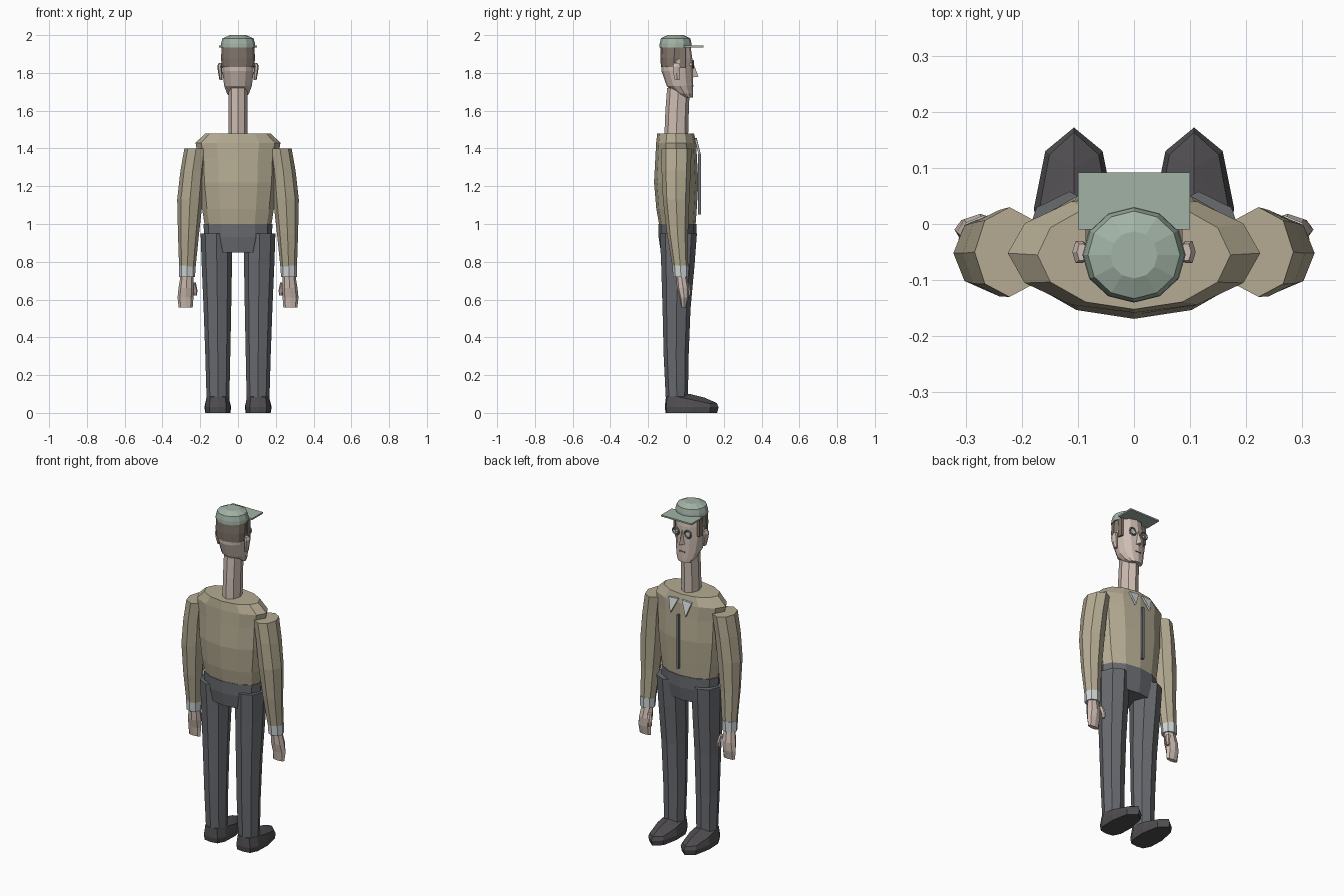
import bpy, math
from mathutils import Vector


def material(name, rgb):
    m = bpy.data.materials.new(name)
    m.diffuse_color = (*rgb, 1)
    return m


SHIRT = material("tan", (0.46, 0.41, 0.29))
CLOTH = material("charcoal", (0.14, 0.145, 0.16))
LEATHER = material("dark_leather", (0.08, 0.075, 0.08))
SKIN = material("skin", (0.62, 0.51, 0.45))
HAIR = material("brown", (0.22, 0.18, 0.15))
CAP = material("grey_green", (0.36, 0.45, 0.38))
WHITE = material("pale_grey", (0.62, 0.66, 0.66))
METAL = material("dark_grey", (0.16, 0.18, 0.19))


def mesh(name, verts, faces, mat):
    me = bpy.data.meshes.new(name)
    me.from_pydata([Vector(v) for v in verts], [], faces)
    ob = bpy.data.objects.new(name, me)
    bpy.context.collection.objects.link(ob)
    me.materials.append(mat)
    return ob


def bridge(name, rings, mat):
    """Skin a stack of equal-length vertex loops and cap both ends."""
    n = len(rings[0])
    verts = [v for r in rings for v in r]
    faces = [(k * n + i, k * n + (i + 1) % n, (k + 1) * n + (i + 1) % n, (k + 1) * n + i)
             for k in range(len(rings) - 1) for i in range(n)]
    faces.append(tuple(reversed(range(n))))
    faces.append(tuple(range(len(verts) - n, len(verts))))
    return mesh(name, verts, faces, mat)


def loft(name, sections, n, mat, side=1):
    """Sections are (centre x, centre y, z, radius x, radius y)."""
    rings = []
    for cx, cy, z, rx, ry in sections:
        rings.append([(side * cx + rx * math.cos(math.tau * i / n),
                       cy + ry * math.sin(math.tau * i / n), z) for i in range(n)])
    return bridge(name, rings, mat)


def box(name, centre, size, mat):
    x, y, z = centre
    a, b, c = (s / 2 for s in size)
    rings = [[(x - a, y - b, z + k), (x + a, y - b, z + k),
              (x + a, y + b, z + k), (x - a, y + b, z + k)] for k in (-c, c)]
    return bridge(name, rings, mat)


# torso, hips and neck
loft("torso", [(0, -.045, .985, .175, .095), (0, -.05, 1.08, .19, .107),
               (0, -.052, 1.22, .205, .117), (0, -.052, 1.35, .21, .11),
               (0, -.052, 1.43, .225, .106), (0, -.055, 1.48, .172, .097)], 12, SHIRT)
loft("hips", [(0, -.045, .85, .15, .088), (0, -.045, .93, .18, .1),
              (0, -.045, 1.0, .182, .1)], 12, CLOTH)
loft("neck", [(0, -.052, 1.45, .05, .063), (0, -.047, 1.6, .05, .062),
              (0, -.04, 1.72, .05, .06)], 8, SKIN)

# head, hair and cap
loft("head", [(0, .012, 1.67, .042, .025), (0, -.008, 1.69, .058, .046),
              (0, -.032, 1.73, .073, .07), (0, -.047, 1.81, .083, .083),
              (0, -.05, 1.88, .084, .083), (0, -.055, 1.95, .078, .078)], 12, SKIN)
loft("hair", [(0, -.066, 1.83, .086, .066), (0, -.063, 1.88, .09, .073),
              (0, -.06, 1.94, .086, .076)], 12, HAIR)
loft("cap_crown", [(0, -.055, 1.935, .092, .085), (0, -.055, 1.955, .09, .084),
                   (0, -.055, 1.983, .082, .078), (0, -.055, 2.0, .042, .042)], 12, CAP)
box("cap_brim", (0, .041, 1.94), (.2, .102, .009), CAP)

# nose and mouth
mesh("nose", [(0, .03, 1.875), (-.018, .022, 1.775), (.018, .022, 1.775), (0, .066, 1.78)],
     [(0, 3, 1), (0, 2, 3), (1, 3, 2), (0, 1, 2)], SKIN)
box("mouth", (0, .034, 1.732), (.035, .01, .006), HAIR)

# shirt front placket
box("placket", (0, .072, 1.21), (.012, .016, .32), METAL)

for s in (-1, 1):
    tag = "left" if s < 0 else "right"
    # ears, sideburns and eyeglasses
    loft(tag + "_ear", [(.09, -.047, 1.762, .008, .014), (.094, -.05, 1.80, .011, .02),
                        (.098, -.05, 1.835, .012, .023), (.093, -.05, 1.852, .009, .017)],
         6, SKIN, s)
    box(tag + "_sideburn", (s * .079, -.018, 1.88), (.014, .03, .11), HAIR)
    bpy.ops.mesh.primitive_torus_add(major_segments=10, minor_segments=4, major_radius=.021,
                                     minor_radius=.005, location=(s * .04, .038, 1.845),
                                     rotation=(math.pi / 2, 0, 0))
    rim = bpy.context.object
    rim.name = tag + "_glasses_rim"
    rim.data.materials.append(METAL)
    box(tag + "_eye", (s * .04, .025, 1.845), (.018, .012, .014), WHITE)

    # pointed collar flap
    flap = [(s * .012, 1.455), (s * .075, 1.45), (s * .05, 1.37)]
    bridge(tag + "_collar", [[(x, (.066 if z < 1.4 else .045) + d, z) for x, z in flap]
                             for d in (0, .012)], WHITE)

    # sleeve, cuff, hand and thumb
    loft(tag + "_sleeve", [(.268, -.03, .775, .044, .042), (.262, -.045, .95, .056, .056),
                           (.254, -.052, 1.13, .068, .07), (.24, -.052, 1.28, .065, .077),
                           (.222, -.05, 1.4, .062, .08)], 8, SHIRT, s)
    loft(tag + "_cuff", [(.27, -.027, .72, .043, .041), (.269, -.029, .78, .044, .044)],
         8, WHITE, s)
    loft(tag + "_hand", [(.277, -.012, .557, .037, .013), (.278, -.01, .61, .042, .024),
                         (.274, -.015, .66, .041, .033), (.27, -.025, .73, .034, .028)],
         8, SKIN, s)
    loft(tag + "_thumb", [(.226, .014, .622, .009, .009), (.227, .014, .65, .012, .013),
                          (.236, .005, .69, .013, .014)], 6, SKIN, s)

    # trouser leg
    loft(tag + "_leg", [(.106, -.048, .06, .06, .058), (.107, -.052, .3, .066, .066),
                        (.109, -.05, .55, .073, .074), (.112, -.043, .78, .08, .088),
                        (.115, -.04, .95, .083, .098)], 8, CLOTH, s)

    # shoe: right half outline (offset from centre, y), sole then ridged upper
    half = [(0, -.112), (.045, -.105), (.068, -.06), (.071, .03), (.051, .13), (0, .172)]
    heights = [.085, .085, .088, .07, .05, .052]
    plan = half + [(-x, y) for x, y in half[-2:0:-1]]
    tops = heights + heights[-2:0:-1]
    rings = [[(s * .107 + x * .93, y * .96, 0) for x, y in plan],
             [(s * .107 + x, y, .03) for x, y in plan],
             [(s * .107 + x * .86, y * .95, h) for (x, y), h in zip(plan, tops)]]
    n = len(plan)
    verts = [v for r in rings for v in r] + [(s * .107, .02, .1), (s * .107, .1, .08)]
    faces = [(k * n + i, k * n + (i + 1) % n, (k + 1) * n + (i + 1) % n, (k + 1) * n + i)
             for k in (0, 1) for i in range(n)] + [tuple(reversed(range(n)))]
    heel, toe = 3 * n, 3 * n + 1
    for i in range(n):
        apex = toe if 3 <= i <= 6 else heel
        faces.append((2 * n + i, 2 * n + (i + 1) % n, apex))
    faces += [(2 * n + 3, toe, heel), (2 * n + 7, heel, toe)]
    mesh(tag + "_shoe", verts, faces, LEATHER)
